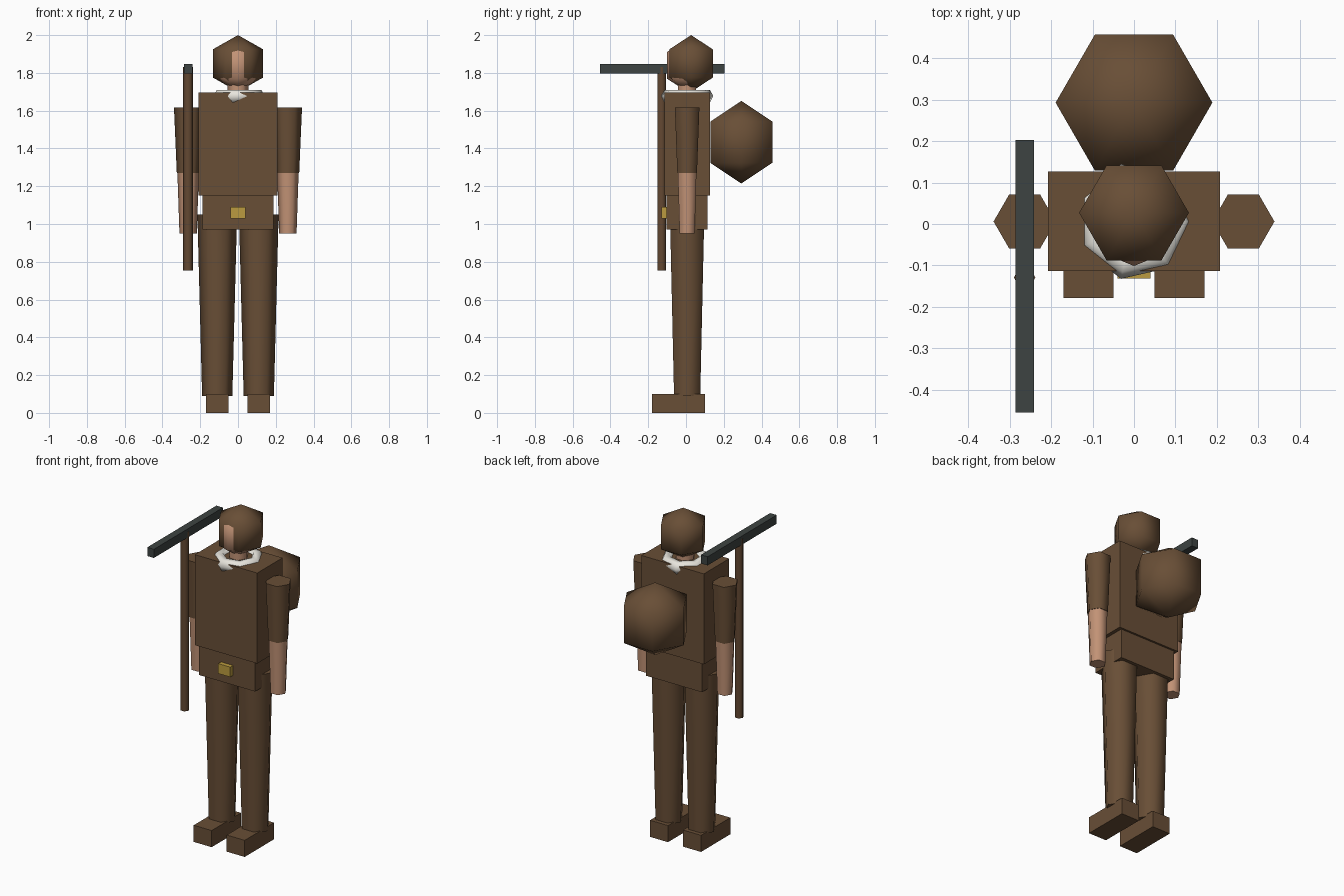
import bpy, bmesh
from math import sin, cos, pi

cube = bpy.data.objects.get("Cube")
if cube:
    bpy.data.objects.remove(cube, do_unlink=True)


def material(name, rgb):
    m = bpy.data.materials.new(name)
    m.use_nodes = True
    colour = (*rgb, 1)
    m.diffuse_color = colour
    bsdf = next(n for n in m.node_tree.nodes if n.type == "BSDF_PRINCIPLED")
    bsdf.inputs["Base Color"].default_value = colour
    return m


BROWN = material("brown cloth", (0.14, 0.077, 0.037))
WOOD = material("wood", (0.125, 0.065, 0.032))
SKIN = material("skin", (0.54, 0.29, 0.18))
WHITE = material("off white", (0.82, 0.8, 0.74))
STEEL = material("dark steel", (0.047, 0.057, 0.054))
GOLD = material("brass", (0.5, 0.33, 0.05))
MID_Y = 0.006


def finish(name, bm, mat):
    bmesh.ops.recalc_face_normals(bm, faces=bm.faces)
    mesh = bpy.data.meshes.new(name)
    bm.to_mesh(mesh)
    bm.free()
    mesh.materials.append(mat)
    obj = bpy.data.objects.new(name, mesh)
    bpy.context.collection.objects.link(obj)


def box(name, x, y, z, mat):
    """Flat box from (low, high) pairs on each axis."""
    bm = bmesh.new()
    bmesh.ops.create_cube(bm, size=1)
    for v in bm.verts:
        v.co = [lo + (c + 0.5) * (hi - lo) for c, (lo, hi) in zip(v.co, (x, y, z))]
    finish(name, bm, mat)


def lathe(name, profile, sides, centre, mat, turn=0.0, ring=False):
    """Turn (radius, z) points about a vertical axis; a ring joins end to start."""
    bm = bmesh.new()
    cx, cy = centre
    rows = []
    for r, z in profile:
        rows.append([bm.verts.new((cx + r * cos(turn + 2 * pi * i / sides),
                                   cy + r * sin(turn + 2 * pi * i / sides), z))
                     for i in range(sides)])
    pairs = list(zip(rows, rows[1:]))
    if ring:
        pairs.append((rows[-1], rows[0]))
    for a, b in pairs:
        for i in range(sides):
            j = (i + 1) % sides
            bm.faces.new((a[i], a[j], b[j], b[i])).smooth = True
    if not ring:
        bm.faces.new(rows[0][::-1])
        bm.faces.new(rows[-1])
    bmesh.ops.remove_doubles(bm, verts=bm.verts, dist=1e-5)
    finish(name, bm, mat)


def ball(name, radius, height, sides, rings, centre, z, mat, turn=0.0):
    profile = [(radius * sin(pi * k / rings), z - height * cos(pi * k / rings))
               for k in range(rings + 1)]
    lathe(name, profile, sides, centre, mat, turn)


# Body
box("torso", (-0.208, 0.208), (-0.114, 0.127), (1.15, 1.695), BROWN)
box("hips", (-0.187, 0.187), (-0.104, 0.115), (0.972, 1.15), BROWN)
box("belt_buckle", (-0.04, 0.04), (-0.131, -0.1), (1.03, 1.09), GOLD)

# Limbs, mirrored left and right
for side, s in (("left", 1), ("right", -1)):
    lathe(f"{side}_leg", [(0.08, 0.09), (0.105, 1.05)], 6, (s * 0.11, MID_Y), BROWN)
    lathe(f"{side}_forearm", [(0.046, 0.95), (0.057, 1.275)], 6,
          (s * 0.264, MID_Y), SKIN)
    lathe(f"{side}_sleeve", [(0.06, 1.27), (0.075, 1.617)], 6,
          (s * 0.264, MID_Y), BROWN)
    box(f"{side}_boot", sorted((s * 0.05, s * 0.17)), (-0.179, 0.1), (0, 0.1), BROWN)

# Head, hood, neck and collar
lathe("neck", [(0.055, 1.66), (0.055, 1.78)], 6, (0, MID_Y), SKIN)
ball("head", 0.124, 0.14, 8, 3, (0, MID_Y), 1.84, SKIN, turn=pi / 2)
ball("hair", 0.153, 0.15, 6, 3, (0, 0.027), 1.85, BROWN)
collar = [(0.106 + 0.036 * cos(2 * pi * k / 6), 1.677 + 0.038 * sin(2 * pi * k / 6))
          for k in range(6)]
lathe("collar", collar, 7, (0, MID_Y), WHITE, ring=True)

# Round pack on the back
ball("backpack", 0.2185, 0.2185, 6, 3, (0, 0.293), 1.433, BROWN)

# Pickaxe
lathe("pickaxe_handle", [(0.026, 0.753), (0.026, 1.83)], 6, (-0.264, -0.129), WOOD)
box("pickaxe_head", (-0.286, -0.242), (-0.455, 0.203), (1.796, 1.848), STEEL)
